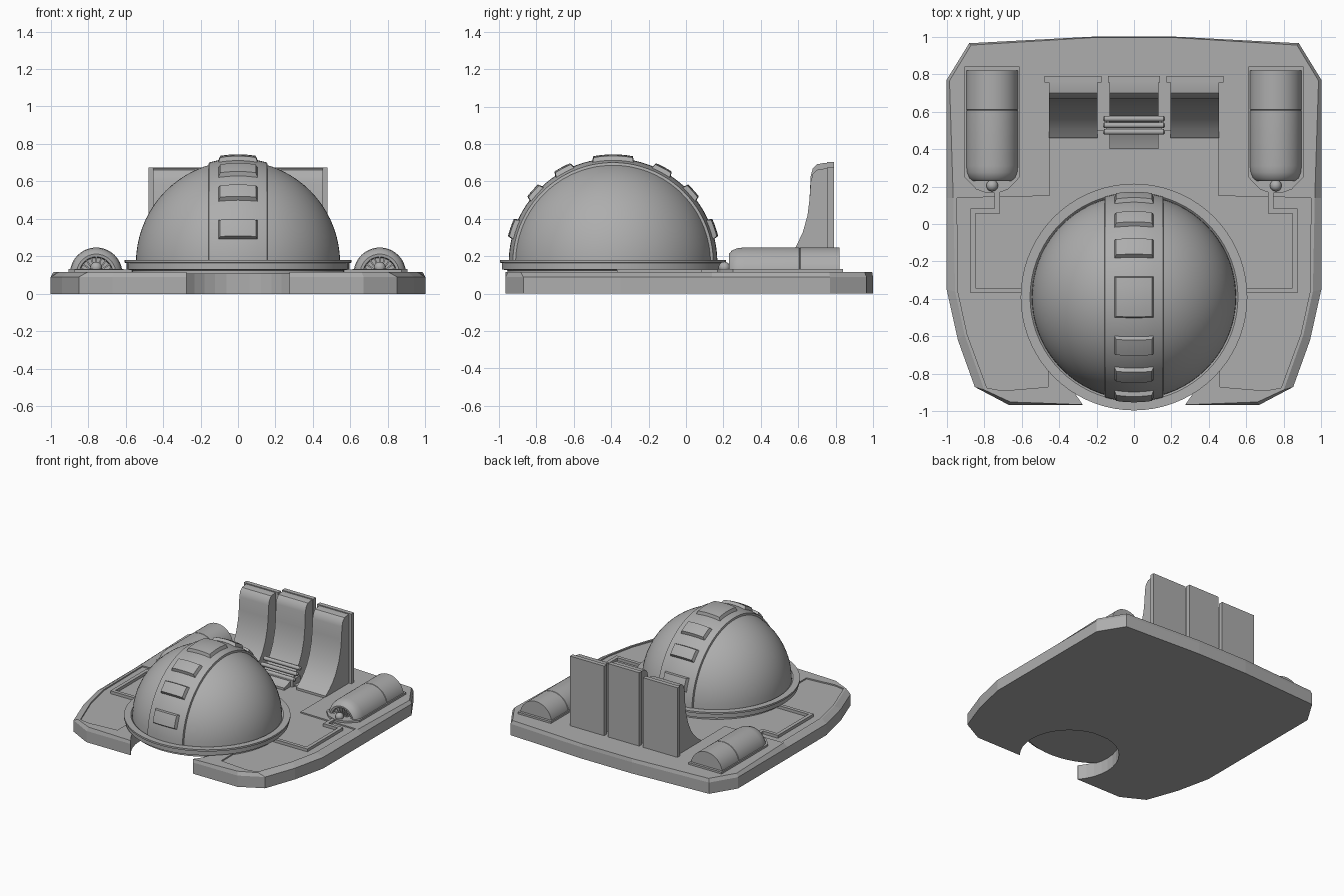
import bpy, bmesh, math
from mathutils import Vector

if "Cube" in bpy.data.objects:
    bpy.data.objects.remove(bpy.data.objects["Cube"])

grey = bpy.data.materials.new("hull grey")
grey.diffuse_color = (0.42, 0.42, 0.42, 1)
grey.use_nodes = True
grey.node_tree.nodes["Principled BSDF"].inputs["Base Color"].default_value = grey.diffuse_color


def finish(bm, name, smooth=True):
    bmesh.ops.remove_doubles(bm, verts=bm.verts, dist=1e-5)
    bmesh.ops.recalc_face_normals(bm, faces=bm.faces)
    me = bpy.data.meshes.new(name)
    bm.to_mesh(me)
    bm.free()
    me.materials.append(grey)
    ob = bpy.data.objects.new(name, me)
    bpy.context.collection.objects.link(ob)
    if smooth:
        bpy.ops.object.select_all(action='DESELECT')
        ob.select_set(True)
        bpy.context.view_layer.objects.active = ob
        bpy.ops.object.shade_smooth_by_angle(angle=math.radians(32))
    return ob


def loft(name, loops, smooth=False):
    """Skin equal-length rings of points and cap both ends."""
    bm = bmesh.new()
    rings = [[bm.verts.new(p) for p in lp] for lp in loops]
    n = len(rings[0])
    for a, b in zip(rings, rings[1:]):
        for i in range(n):
            j = (i + 1) % n
            bm.faces.new((a[i], a[j], b[j], b[i]))
    bm.faces.new(rings[0])
    bm.faces.new(rings[-1])
    return finish(bm, name, smooth)


def prism(name, pts, z0, z1):
    return loft(name, [[(x, y, z) for x, y in pts] for z in (z0, z1)])


def box(name, x0, x1, y0, y1, z0, z1):
    return prism(name, [(x0, y0), (x1, y0), (x1, y1), (x0, y1)], z0, z1)


def side_profile(name, yz, x0, x1):
    return loft(name, [[(x, y, z) for y, z in yz] for x in (x0, x1)], True)


def mirrored(half):
    return half + [(-x, y) for x, y in reversed(half)]


def cut(ob, cutter):
    m = ob.modifiers.new("cut", 'BOOLEAN')
    m.operation = 'DIFFERENCE'
    m.solver = 'EXACT'
    m.object = cutter
    bpy.context.view_layer.objects.active = ob
    bpy.ops.object.modifier_apply(modifier=m.name)
    bpy.data.objects.remove(cutter)


CY, CZ, R = -0.39, 0.165, 0.545     # dome centre and radius

# Hull slab with sloped sides and a round bite at the front
notch = [(0.36 * math.sin(math.radians(a)), -0.73 + 0.36 * math.cos(math.radians(a)))
         for a in range(130, 0, -10)]
outer = [(0.22, 1.0), (0.88, 0.965), (1.0, 0.77), (1.0, 0.14), (1.0, -0.35),
         (0.94, -0.62), (0.85, -0.87), (0.67, -0.965), (0.276, -0.965)] + notch
inner = [(0.22, 0.995), (0.87, 0.955), (0.985, 0.765), (0.965, 0.14), (0.955, -0.36),
         (0.905, -0.59), (0.80, -0.885), (0.66, -0.95), (0.276, -0.965)] + notch
hull = loft("hull", [[(x, y, 0) for x, y in mirrored(outer)],
                     [(x, y, 0.09) for x, y in mirrored(outer)],
                     [(x, y, 0.117) for x, y in mirrored(inner)]])

# Shallow sunken deck panel
deck = [(0.195, 0.5), (0.45, 0.5), (0.45, 0.15), (0.945, 0.14), (0.94, -0.36), (0.89, -0.59),
        (0.785, -0.875), (0.70, -0.89), (0.46, -0.87), (0.46, -0.7), (0.36, -0.3)]
cut(hull, prism("deck_cutter", mirrored(deck), 0.107, 0.2))

# Dome with its flange
prof = [(0, 0.105), (0.565, 0.105), (0.565, 0.125), (0.595, 0.13), (0.595, 0.163),
        (0.605, 0.166), (0.605, 0.180), (0.555, 0.180), (R, 0.170)]
prof += [(R * math.cos(math.radians(a)), CZ + R * math.sin(math.radians(a)))
         for a in range(5, 91, 5)]
bm = bmesh.new()
vs = [bm.verts.new((r, CY, z)) for r, z in prof]
es = [bm.edges.new(p) for p in zip(vs, vs[1:])]
bmesh.ops.spin(bm, geom=vs + es, cent=(0, CY, 0), axis=(0, 0, 1),
               angle=math.tau, steps=72, use_merge=True)
finish(bm, "dome")


def dome_patch(name, r0, r1, hx, mid, half, slope):
    """Raised curved plate on the dome, running over it in the y direction."""
    nx, na = 6, max(4, int(half / 2))

    def pos(x, a, r):
        k = math.sqrt(r * r - x * x)
        return Vector((x, CY + k * math.sin(a), CZ + k * math.cos(a)))
    bm = bmesh.new()
    flare = (hx + slope) / hx
    mid, half = math.radians(mid), math.radians(half)
    grid, skirt = [], {}
    for i in range(na + 1):
        row = []
        for j in range(nx + 1):
            u, v = 2 * i / na - 1, 2 * j / nx - 1
            p = bm.verts.new(pos(hx * v, mid + half * u, r1))
            skirt[p] = pos(hx * v * flare, mid + (half + slope / r1) * u, r0)
            row.append(p)
        grid.append(row)
    for i in range(na):
        for j in range(nx):
            bm.faces.new((grid[i][j], grid[i][j + 1], grid[i + 1][j + 1], grid[i + 1][j]))
    for e in [e for e in bm.edges if e.is_boundary]:
        a, b = e.verts
        bm.faces.new((a, b, bm.verts.new(skirt[b]), bm.verts.new(skirt[a])))
    return finish(bm, name)


# Band over the dome, its edge trims and raised plates
dome_patch("dome_band", R - 0.01, 0.558, 0.155, 0, 89, 0.005)
for a, h in ((0, 10.5), (28, 4.7), (48, 4.2), (71, 4.7)):
    for s in ((1, -1) if a else (1,)):
        dome_patch("band_plate", 0.553, 0.58, 0.095, a * s, h, 0.012)

# Side pods with seam, vented nose and mounting plate
for s in (-1, 1):
    cx = 0.757 * s
    plate = [(-0.147, 0.84), (0.147, 0.84), (0.147, 0.25), (0.085, 0.185), (0.03, 0.165),
             (-0.03, 0.165), (-0.085, 0.185), (-0.147, 0.25)]
    prism("pod_plate", [(cx + x, y) for x, y in plate], 0.10, 0.132)
    pod = [(0.0, 0.265), (0.085, 0.265), (0.09, 0.232), (0.105, 0.23), (0.124, 0.245),
           (0.136, 0.275), (0.14, 0.31), (0.14, 0.605), (0.136, 0.608), (0.14, 0.611),
           (0.14, 0.82), (0.0, 0.82)]
    bm = bmesh.new()
    vs = [bm.verts.new((cx + r, y, 0.107)) for r, y in pod]
    es = [bm.edges.new(p) for p in zip(vs, vs[1:])]
    bmesh.ops.spin(bm, geom=vs + es, cent=(cx, 0, 0.107), axis=(0, -1, 0),
                   angle=math.pi, steps=28)
    finish(bm, "pod_shell")
    for k in range(1, 10):          # vent blades
        a = math.pi * k / 10
        d, n = Vector((math.cos(a), 0, math.sin(a))), Vector((-math.sin(a), 0, math.cos(a)))
        c = Vector((cx, 0, 0.107))
        rings = [[c + d * r + n * w + Vector((0, y, 0))
                  for w, y in ((-.004, .24), (.004, .24), (.004, .268), (-.004, .268))]
                 for r in (0.02, 0.09)]
        loft("vent_blade", rings)
    bm = bmesh.new()
    bmesh.ops.create_uvsphere(bm, u_segments=20, v_segments=12, radius=0.031)
    bmesh.ops.translate(bm, verts=bm.verts, vec=(cx, 0.205, 0.14))
    finish(bm, "pod_nozzle")

    # Pipe from pod to dome
    path = [(0.73, 0.18), (0.73, 0.07), (0.86, 0.07), (0.86, -0.355), (0.56, -0.355)]
    w = 0.014
    for (xa, ya), (xb, yb) in zip(path, path[1:]):
        xs, ys = sorted((xa * s, xb * s)), sorted((ya, yb))
        box("deck_pipe", xs[0] - w, xs[1] + w, ys[0] - w, ys[1] + w, 0.10, 0.13)

# Three upright fins with swept front faces and back panels
sweep = [(0.55, 0.20), (0.59, 0.255), (0.625, 0.33), (0.65, 0.42), (0.66, 0.50),
         (0.667, 0.60), (0.678, 0.64), (0.70, 0.662), (0.735, 0.668), (0.76, 0.668), (0.76, 0.10)]
for x0, x1, front, lift in ((-0.455, -0.195, 0.46, 0), (-0.13, 0.13, 0.40, 0.03),
                            (0.195, 0.455, 0.46, 0)):
    yz = [(front, 0.10), (front, 0.125), (0.505, 0.157)]
    yz += [(y, z + (lift if z > 0.5 else 0)) for y, z in sweep]
    side_profile("fin", yz, x0, x1)
    e = 0.022 if lift == 0 else 0.008
    box("fin_panel", x0 - e, x1 + e, 0.755, 0.79, 0.10, 0.675 + lift)

# Ribbed hoses across the middle fin
for y, z in ((0.492, 0.165), (0.527, 0.195), (0.562, 0.228)):
    rings = []
    for x, r in ((-0.165, 0.007), (-0.158, 0.015), (0.158, 0.015), (0.165, 0.007)):
        rings.append([(x, y + r * math.cos(t * math.tau / 14), z + r * math.sin(t * math.tau / 14))
                      for t in range(14)])
    loft("fin_hose", rings, True)
box("hose_block", -0.15, 0.15, 0.48, 0.575, 0.10, 0.165)
